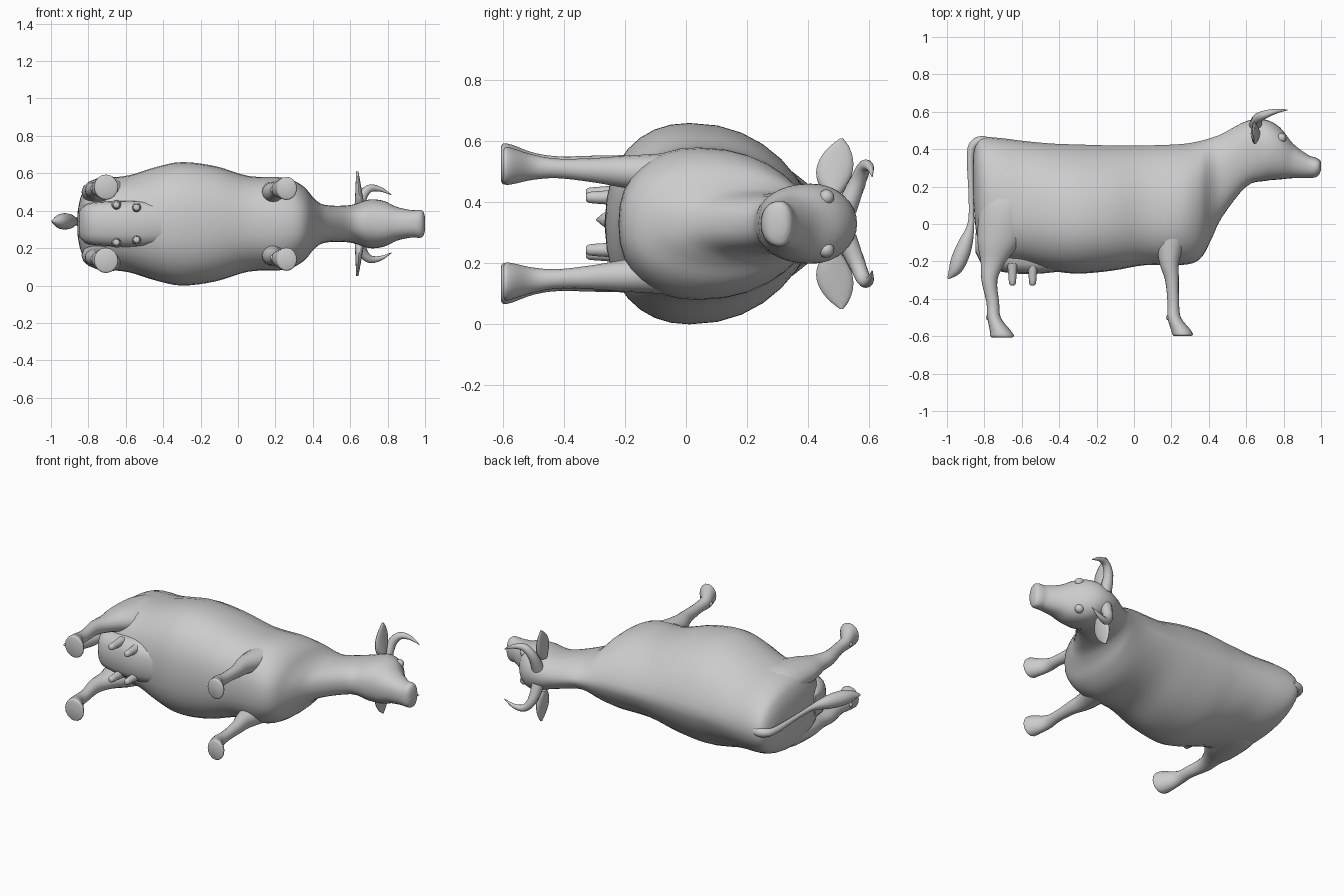
import bpy, bmesh, math
from mathutils import Vector

cube = bpy.data.objects.get("Cube")
if cube:
    bpy.data.objects.remove(cube, do_unlink=True)

MID = 0.33  # height of the symmetry plane: the cow lies on its side
X, Y, Z = Vector((1, 0, 0)), Vector((0, 1, 0)), Vector((0, 0, 1))

grey = bpy.data.materials.new("plain_grey")
grey.diffuse_color = (0.6, 0.6, 0.6, 1)
grey.use_nodes = True
grey.node_tree.nodes["Principled BSDF"].inputs["Base Color"].default_value = (0.6, 0.6, 0.6, 1)


def refine(rows, steps):
    """Smoothly interpolate rows of numbers."""
    out = []
    for i in range(len(rows) - 1):
        a, b, c, d = rows[max(i - 1, 0)], rows[i], rows[i + 1], rows[min(i + 2, len(rows) - 1)]
        for k in range(steps):
            t = k / steps
            out.append([q + 0.5 * t * (r - p + t * (2 * p - 5 * q + 4 * r - s + t * (3 * (q - r) + s - p)))
                        for p, q, r, s in zip(a, b, c, d)])
    return out + [list(rows[-1])]


def ramp(x, start, end):
    """Rise from 0 to 1 between start and end."""
    return min(1, max(0, (x - start) / (end - start)))


def skin(name, rings):
    """Bridge rings of points into a closed, smooth-shaded object."""
    bm = bmesh.new()
    loops = [[bm.verts.new(p) for p in ring] for ring in rings]
    n = len(loops[0])
    for a, b in zip(loops, loops[1:]):
        for i in range(n):
            j = (i + 1) % n
            bm.faces.new((a[i], a[j], b[j], b[i]))
    bm.faces.new(loops[0])
    bm.faces.new(loops[-1])
    bmesh.ops.recalc_face_normals(bm, faces=bm.faces)
    mesh = bpy.data.meshes.new(name)
    bm.to_mesh(mesh)
    bm.free()
    mesh.materials.append(grey)
    obj = bpy.data.objects.new(name, mesh)
    bpy.context.collection.objects.link(obj)
    bpy.ops.object.select_all(action='DESELECT')
    obj.select_set(True)
    bpy.context.view_layer.objects.active = obj
    bpy.ops.object.shade_smooth_by_angle(angle=math.radians(50))


def limb(name, rows, side=1, frame=None, steps=4, seg=16, power=1.0):
    """Oval tube; rows are x, y, sideways offset, two radii. Lower power is boxier."""
    rows = refine(rows, steps)
    pts = [Vector(r[:3]) for r in rows]
    rings = []
    for i, (p, r) in enumerate(zip(pts, rows)):
        if frame:
            u, v = frame
        else:
            t = (pts[min(i + 1, len(pts) - 1)] - pts[max(i - 1, 0)]).normalized()
            u = t.cross(Z).normalized()
            v = u.cross(t)
        ring = []
        for k in range(seg):
            c, s = (math.copysign(abs(f) ** power, f) for f in
                    (math.cos(math.tau * k / seg), math.sin(math.tau * k / seg)))
            q = p + u * (r[3] * c) + v * (r[4] * s)
            ring.append((q.x, q.y, MID + side * q.z))
        rings.append(ring)
    skin(name, rings)


def ball(name, x, y, w, radius, side):
    """Small sphere, flattened by a hair at the poles."""
    angles = [math.pi * (k / 8 - 0.5) * 0.98 for k in range(9)]
    limb(name, [(x + radius * math.sin(a), y, w, radius * math.cos(a), radius * math.cos(a)) for a in angles],
         side, (Y, Z), 1, 14)


# Trunk, neck and head: x, underside, back line, half width
body = [
    (-0.858, 0.12, 0.38, 0.06), (-0.842, -0.06, 0.435, 0.14), (-0.805, -0.16, 0.463, 0.205),
    (-0.72, -0.2, 0.46, 0.24), (-0.58, -0.215, 0.443, 0.26), (-0.44, -0.25, 0.43, 0.303),
    (-0.3, -0.265, 0.425, 0.33), (-0.12, -0.25, 0.42, 0.308), (0.06, -0.22, 0.42, 0.255),
    (0.25, -0.22, 0.427, 0.246), (0.35, -0.19, 0.443, 0.2), (0.41, -0.09, 0.46, 0.132),
    (0.47, 0.035, 0.482, 0.1), (0.6, 0.2, 0.55, 0.1), (0.7, 0.23, 0.558, 0.13),
    (0.78, 0.238, 0.517, 0.122), (0.85, 0.245, 0.43, 0.09), (0.93, 0.245, 0.37, 0.073),
    (0.97, 0.25, 0.355, 0.075), (0.99, 0.265, 0.345, 0.066), (1.0, 0.29, 0.332, 0.035)]
rings = []
for x, low, top, half in refine(body, 4):
    # The widest level climbs from the belly to the brow; the ribs and withers taper upward
    mid = low + (top - low) * (0.4 + 0.15 * ramp(x, 0.2, 0.6))
    taper = 1 + 0.28 * ramp(x, -0.75, -0.4) - 0.28 * ramp(x, 0.35, 0.6)
    ring = []
    for k in range(32):
        a = math.tau * k / 32
        c, s = math.cos(a), math.sin(a)
        y = mid + math.copysign(abs(s) ** 0.92, s) * (top - mid if s > 0 else mid - low)
        w = abs(c) ** (taper if s > 0 else 0.85)
        ring.append((x, y, MID + half * math.copysign(w, c)))
    rings.append(ring)
skin("body_and_head", rings)

# Udder between the hind legs
limb("udder", [(-0.848, -0.1, 0, 0.05, 0.07), (-0.8, -0.13, 0, 0.095, 0.11), (-0.68, -0.16, 0, 0.1, 0.123),
               (-0.53, -0.17, 0, 0.097, 0.125), (-0.36, -0.19, 0, 0.06, 0.1)], frame=(Y, Z), power=0.75)

# Legs from hip or shoulder to sole: x, y, fore-and-aft radius, sideways radius
hind = [(-0.65, 0.24, 0.09, 0.05), (-0.675, 0.1, 0.145, 0.09), (-0.715, -0.08, 0.122, 0.075),
        (-0.752, -0.2, 0.068, 0.05), (-0.773, -0.3, 0.043, 0.042), (-0.755, -0.42, 0.034, 0.034),
        (-0.748, -0.5, 0.036, 0.042), (-0.715, -0.57, 0.056, 0.064), (-0.705, -0.598, 0.064, 0.067),
        (-0.705, -0.606, 0.055, 0.057)]
fore = [(0.23, 0.16, 0.08, 0.05), (0.22, 0.05, 0.1, 0.075), (0.188, -0.18, 0.058, 0.055),
        (0.203, -0.3, 0.037, 0.04), (0.21, -0.42, 0.031, 0.032), (0.215, -0.5, 0.036, 0.041),
        (0.25, -0.565, 0.052, 0.058), (0.26, -0.59, 0.055, 0.062), (0.26, -0.598, 0.047, 0.053)]

# Horn: x, y, sideways offset, radius
horn = [(0.65, 0.525, 0.05, 0.036), (0.66, 0.562, 0.135, 0.028), (0.7, 0.585, 0.187, 0.022),
        (0.76, 0.603, 0.185, 0.013), (0.82, 0.61, 0.155, 0.002)]

# Oval ear
ear = [(0.65 - 0.012 * t, 0.482 + 0.028 * t * t, 0.1 + 0.18 * t, 0.026 - 0.02 * t,
        0.06 * math.sin(math.pi * (0.12 + 0.87 * t)) ** 0.75) for t in (k / 8 for k in range(9))]

for label, s in (("upper", 1), ("lower", -1)):
    for part, rows, spread in (("hind", hind, 0.166), ("front", fore, 0.16)):
        limb(f"{label}_{part}_leg", [(x, y, spread - 0.05 * y, a, b) for x, y, a, b in rows], s, (X, Z))
        # Dewclaw behind the fetlock
        ball(f"{label}_{part}_dewclaw", rows[-4][0] - 0.028, -0.5, spread + 0.022, 0.016, s)
    limb(label + "_horn", [(x, y, w, r, r) for x, y, w, r in horn], s, seg=12)
    limb(label + "_ear", ear, s, (X, Y), 2)
    ball(label + "_eye", 0.788, 0.46, 0.086, 0.026, s)
    ball(label + "_nostril", 0.972, 0.322, 0.045, 0.02, s)
    # Two teats on each side
    for part, x, w in (("rear", -0.65, 0.1), ("fore", -0.542, 0.086)):
        limb(f"{label}_{part}_teat", [(x, y, w, r, r) for y, r in
                                      ((-0.21, 0.028), (-0.27, 0.022), (-0.318, 0.018), (-0.328, 0.009))],
             s, (X, Z), 2, 12)

# Tail with a tuft at its end: x, y, radius
tail = [(-0.79, 0.442, 0.027), (-0.84, 0.437, 0.026), (-0.874, 0.375, 0.02), (-0.87, 0.14, 0.014),
        (-0.872, 0.0, 0.018), (-0.9, -0.1, 0.038), (-0.93, -0.18, 0.044), (-0.958, -0.245, 0.034),
        (-0.995, -0.292, 0.004)]
limb("tail", [(x, y, 0.013, r, r) for x, y, r in tail])
